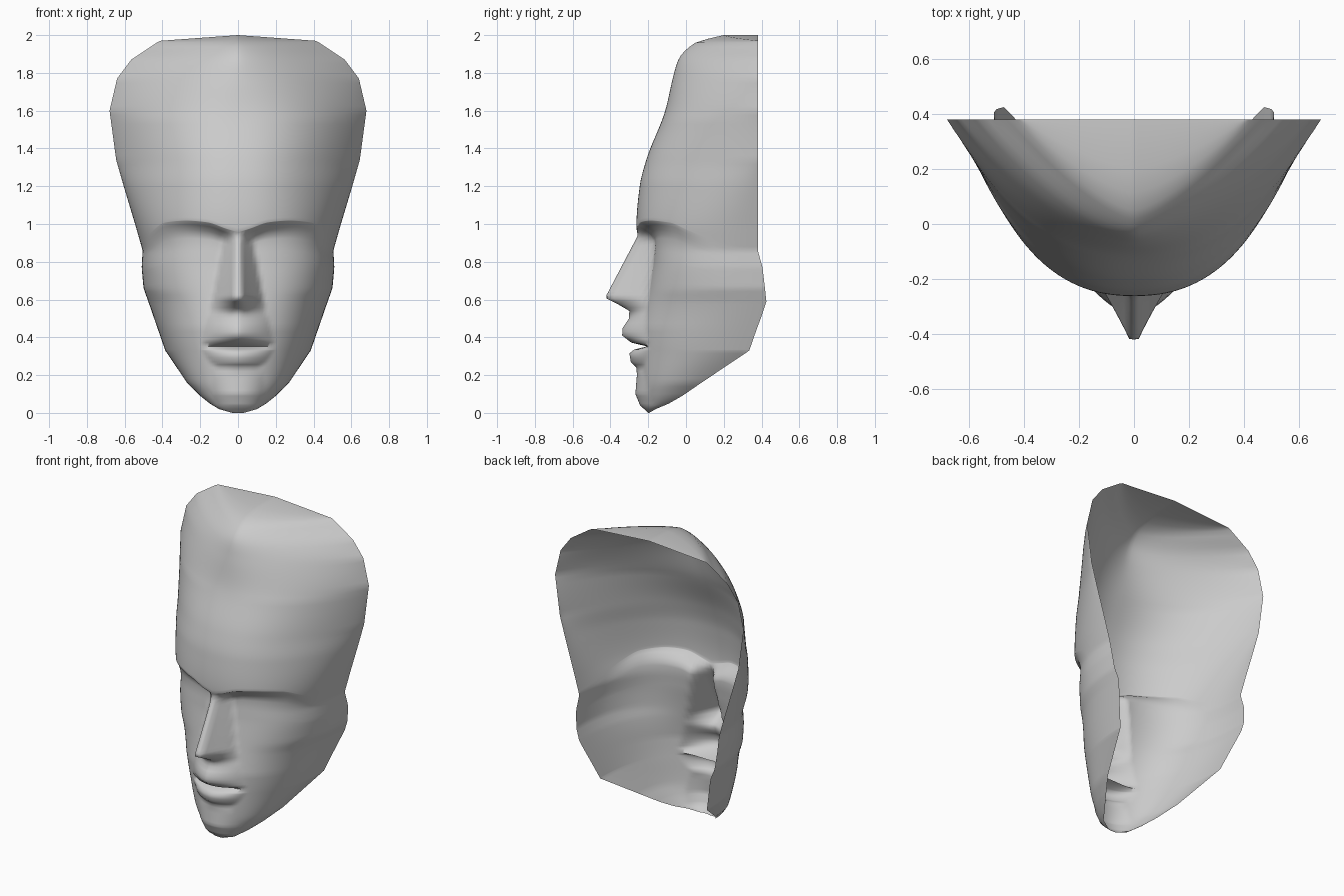
import bpy, math

if "Cube" in bpy.data.objects:
    bpy.data.objects.remove(bpy.data.objects["Cube"])

# Shell sections: z, half width, rim y, centre y, blend (0 = boxy section, 1 = flared section)
SHELL = [
    (0.00, .03, -.195, -.20, 0), (0.02, .10, -.16, -.215, 0), (0.05, .15, -.09, -.225, 0),
    (0.09, .20, -.02, -.235, 0), (0.16, .27, .082, -.24, 0), (0.33, .385, .335, -.245, 0),
    (0.59, .475, .425, -.245, 0), (0.66, .50, .418, -.245, 0), (0.77, .51, .405, -.245, 0),
    (0.86, .505, .38, -.25, .05), (1.00, .545, .38, -.262, .2), (1.20, .605, .38, -.245, .55),
    (1.34, .645, .38, -.21, .85), (1.60, .68, .38, -.11, 1), (1.77, .64, .38, -.07, 1),
    (1.87, .565, .38, -.04, 1), (1.96, .43, .38, .05, 1), (2.00, .41, .38, .20, 1)]

# Centre-line relief (chin, lips, nose): z, centre y, half width, roundness
RELIEF = [
    (0.00, -.20, .10, 2), (0.04, -.243, .12, 2), (0.10, -.268, .14, 2), (0.20, -.26, .13, 2),
    (0.24, -.262, .10, 1.6), (0.27, -.292, .15, 1.6), (0.315, -.30, .18, 1.6),
    (0.335, -.275, .19, 1.6), (0.352, -.205, .20, 1.6), (0.372, -.29, .19, 1.6),
    (0.41, -.338, .18, 1.3), (0.45, -.335, .17, 1.3), (0.50, -.302, .16, 1.3),
    (0.54, -.30, .14, 1.1), (0.575, -.36, .14, .9), (0.605, -.42, .135, .85),
    (0.625, -.42, .13, .85), (0.935, -.257, .07, .85), (0.955, -.256, .07, 1)]

SOCKET = [(.45, 0), (.66, .045), (.78, .07), (.89, .088), (.935, .04), (.958, 0), (1, 0)]
BROW_LIFT = [(0, 0), (.12, .02), (.3, .055), (.5, .064), (.7, .054), (.85, .005), (1, -.08)]


def linear(table, t):
    """Straight interpolation of all columns."""
    if t <= table[0][0]:
        return table[0][1:]
    for a, b in zip(table, table[1:]):
        if t <= b[0]:
            f = (t - a[0]) / (b[0] - a[0])
            return [p + (q - p) * f for p, q in zip(a[1:], b[1:])]
    return table[-1][1:]


def smooth(table, t):
    """Monotone curved interpolation of all columns."""
    t = min(max(t, table[0][0]), table[-1][0])
    k = next(i for i in range(len(table) - 1) if t <= table[i + 1][0])
    a, b = table[k], table[k + 1]
    h = b[0] - a[0]
    f = (t - a[0]) / h
    out = []
    for c in range(1, len(a)):
        def slope(i):
            return (table[i + 1][c] - table[i][c]) / (table[i + 1][0] - table[i][0])

        def tangent(i):
            if i == 0:
                return slope(0)
            if i == len(table) - 1:
                return slope(i - 1)
            m, n = slope(i - 1), slope(i)
            return 2 * m * n / (m + n) if m * n > 0 else 0
        out.append(a[c] * (1 + 2 * f) * (1 - f) ** 2 + h * tangent(k) * f * (1 - f) ** 2
                   + b[c] * f * f * (3 - 2 * f) + h * tangent(k + 1) * f * f * (f - 1))
    return out


def face_point(s, v):
    side, s = (-1 if s < 0 else 1), abs(s)
    # rows bend along the brow line
    lift = smooth(BROW_LIFT, s)[0]
    z = v + lift * max(0, 1 - abs(v - .945) / .3)
    # angular outline at the rim, curved surface inside it
    w, rim, mid, mix = smooth(SHELL, z)
    lin = linear(SHELL, z)
    w += (lin[0] - w) * s ** 6
    rim += (lin[1] - rim) * s ** 6
    x = w * s
    boxy = 1 - max(0, 1 - s ** 2.3) ** (1 / 2.3)
    flared = s ** (2.3 - .85 * min(1, max(0, (z - 1.55) / .35)))
    y = mid + (rim - mid) * (boxy + (flared - boxy) * mix)
    # eye sockets, then nose, lips and chin
    depth = smooth(SOCKET, v)[0]
    y += depth * max(0, 1 - (x / .48) ** 2)
    if v < .955:
        py, pw, k = linear(RELIEF, v)
        shape = max(0, 1 - (x / pw) ** k)
        if k < 1.2:
            shape = min(1, shape * 1.2)
        y += (py - mid - depth) * shape
    # crown sags toward the sides
    if v > 1.96:
        z -= .03 * s * (v - 1.96) / .04
    return (side * x, y, z)


# Row heights: every table height, subdivided
keys = sorted({r[0] for r in SHELL + RELIEF + SOCKET})
rows = []
for a, b in zip(keys, keys[1:]):
    n = max(1, math.ceil((b - a) / .025))
    rows += [a + (b - a) * i / n for i in range(n)]
rows.append(2.0)

N = 44
cols = [math.sin(i / N * math.pi / 2) for i in range(-N, N + 1)]
grid = [[face_point(s, v) for s in cols] for v in rows]
# top strip running back to the straight rear rim
grid.append([(x, .3801, z) for x, y, z in grid[-1]])

verts = [p for row in grid for p in row]
m = len(cols)
faces = [(j * m + i, j * m + i + 1, (j + 1) * m + i + 1, (j + 1) * m + i)
         for j in range(len(grid) - 1) for i in range(m - 1)]
mesh = bpy.data.meshes.new("face_mask")
mesh.from_pydata(verts, [], faces)
mesh.update()
mask = bpy.data.objects.new("face_mask", mesh)
bpy.context.collection.objects.link(mask)
bpy.context.view_layer.objects.active = mask
mask.select_set(True)
bpy.ops.object.shade_smooth_by_angle(angle=math.radians(80))
